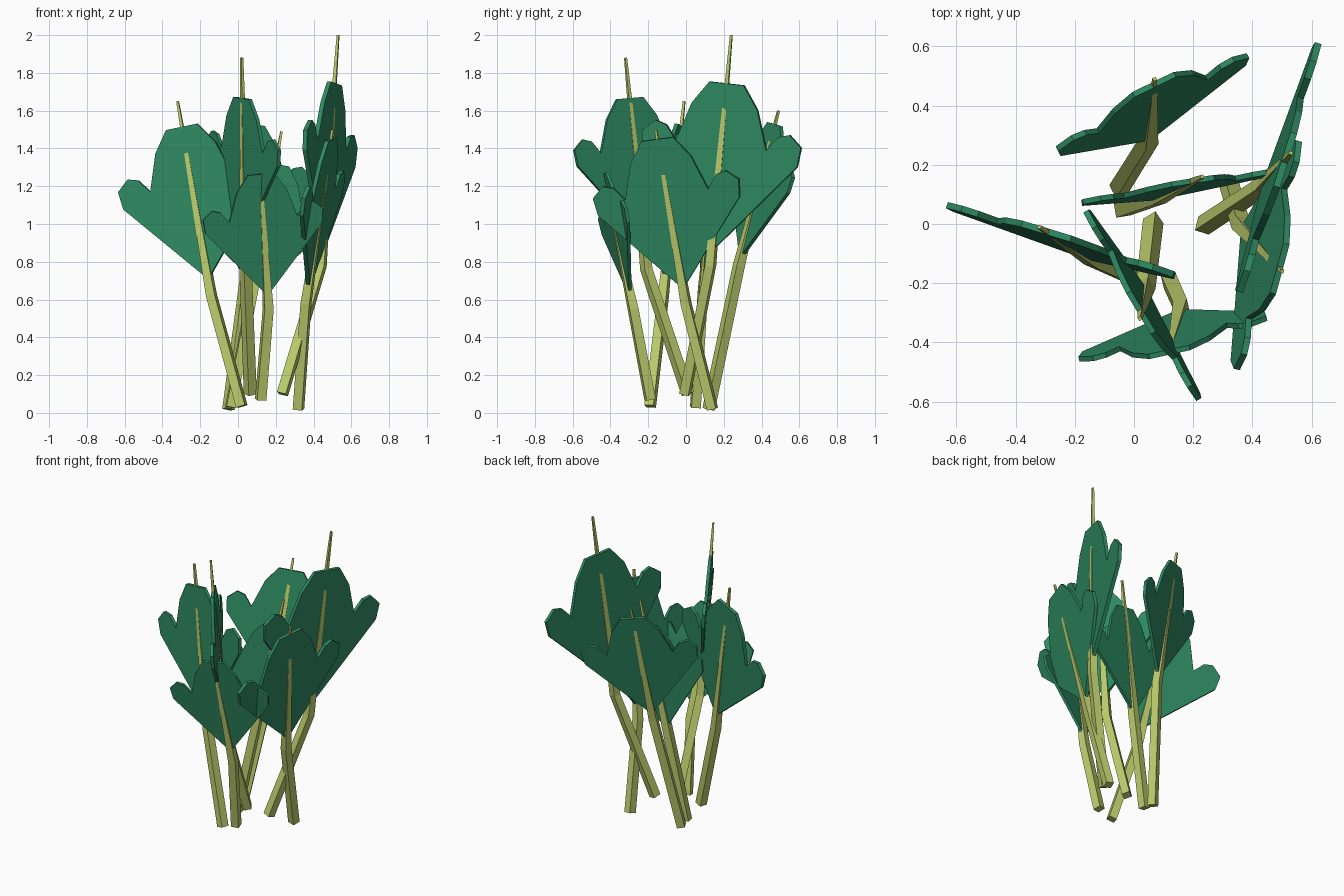
import bpy, bmesh
from mathutils import Vector

if "Cube" in bpy.data.objects:
    bpy.data.objects.remove(bpy.data.objects["Cube"])


def material(name, col):
    m = bpy.data.materials.new(name)
    m.diffuse_color = (*col, 1)
    m.use_nodes = True
    m.node_tree.nodes["Principled BSDF"].inputs["Base Color"].default_value = m.diffuse_color
    return m


LEAF = material("leaf_green", (0.027, 0.25, 0.12))
STEM = material("stem_yellow_green", (0.50, 0.60, 0.15))

# half outline of the three-lobed leaf: (across, along), leaf height = 1
HALF = [(0.025, 0.0), (0.495, 0.54), (0.51, 0.66), (0.43, 0.73), (0.36, 0.71),
        (0.29, 0.62), (0.21, 0.86), (0.11, 1.0)]
OUTLINE = HALF + [(-x, y) for x, y in reversed(HALF)]


def finish(bm, name, mat):
    bmesh.ops.recalc_face_normals(bm, faces=bm.faces)
    me = bpy.data.meshes.new(name)
    bm.to_mesh(me)
    bm.free()
    me.materials.append(mat)
    ob = bpy.data.objects.new(name, me)
    bpy.context.collection.objects.link(ob)


def skin(bm, rings):
    for a, b in zip(rings, rings[1:]):
        n = len(a)
        for i in range(n):
            j = (i + 1) % n
            bm.faces.new((a[i], a[j], b[j], b[i]))
    bm.faces.new(rings[0])
    bm.faces.new(rings[-1])


def stem(name, pts, lateral):
    # square tapering stalk with one bend
    bm = bmesh.new()
    rings = []
    dirs = [pts[1] - pts[0], pts[2] - pts[0], pts[2] - pts[1]]
    for p, d, r in zip(pts, dirs, (0.025, 0.024, 0.006)):
        d = d.normalized()
        v = (lateral - d * lateral.dot(d)).normalized()
        w = d.cross(v)
        rings.append([bm.verts.new(p + (v * a + w * b) * r)
                      for a, b in ((1, 1), (-1, 1), (-1, -1), (1, -1))])
    skin(bm, rings)
    finish(bm, name, STEM)


def leaf(name, mid, tip, lateral, z_base, h):
    # flat plate following the upper half of the stalk
    u = (tip - mid).normalized()
    base = mid + u * ((z_base - mid.z) / u.z)
    v = (lateral - u * lateral.dot(u)).normalized()
    n = u.cross(v)
    bm = bmesh.new()
    rings = [[bm.verts.new(base + (v * x + u * y + n * s * 0.0135) * h) for x, y in OUTLINE]
             for s in (-1, 1)]
    skin(bm, rings)
    finish(bm, name, LEAF)


# plant: stalk base, bend, tip, leaf direction in plan, leaf bottom z, leaf height
PLANTS = {
    "back": ((-0.05, 0.12, 0.02), (0.05, 0.28, 0.78), (0.07, 0.49, 1.60), (0.63, 0.33), 0.84, 0.71),
    "middle": ((-0.04, 0.05, 0.03), (0.08, 0.09, 0.65), (0.23, 0.16, 1.49), (0.66, 0.11), 0.66, 0.67),
    "left": ((0.02, -0.19, 0.035), (-0.14, -0.12, 0.62), (-0.32, -0.01, 1.65), (0.76, -0.24), 0.73, 0.80),
    "diagonal": ((0.065, 0.01, 0.10), (0.04, -0.21, 0.76), (0.02, -0.32, 1.88), (0.35, -0.59), 0.94, 0.73),
    "front": ((0.12, -0.19, 0.07), (0.16, -0.28, 0.55), (0.12, -0.43, 1.25), (0.63, 0.15), 0.64, 0.64),
    "right_tall": ((0.235, -0.005, 0.10), (0.44, 0.13, 0.78), (0.53, 0.24, 2.0), (0.26, 0.81), 0.88, 0.87),
    "right_low": ((0.32, 0.14, 0.02), (0.36, 0.0, 0.58), (0.50, -0.16, 1.50), (0.19, 0.77), 0.68, 0.79),
}
for key, (a, b, c, lat, zb, h) in PLANTS.items():
    pts = [Vector(p) for p in (a, b, c)]
    lateral = Vector((*lat, 0)).normalized()
    stem(key + "_stem", pts, lateral)
    leaf(key + "_leaf", pts[1], pts[2], lateral, zb, h)
